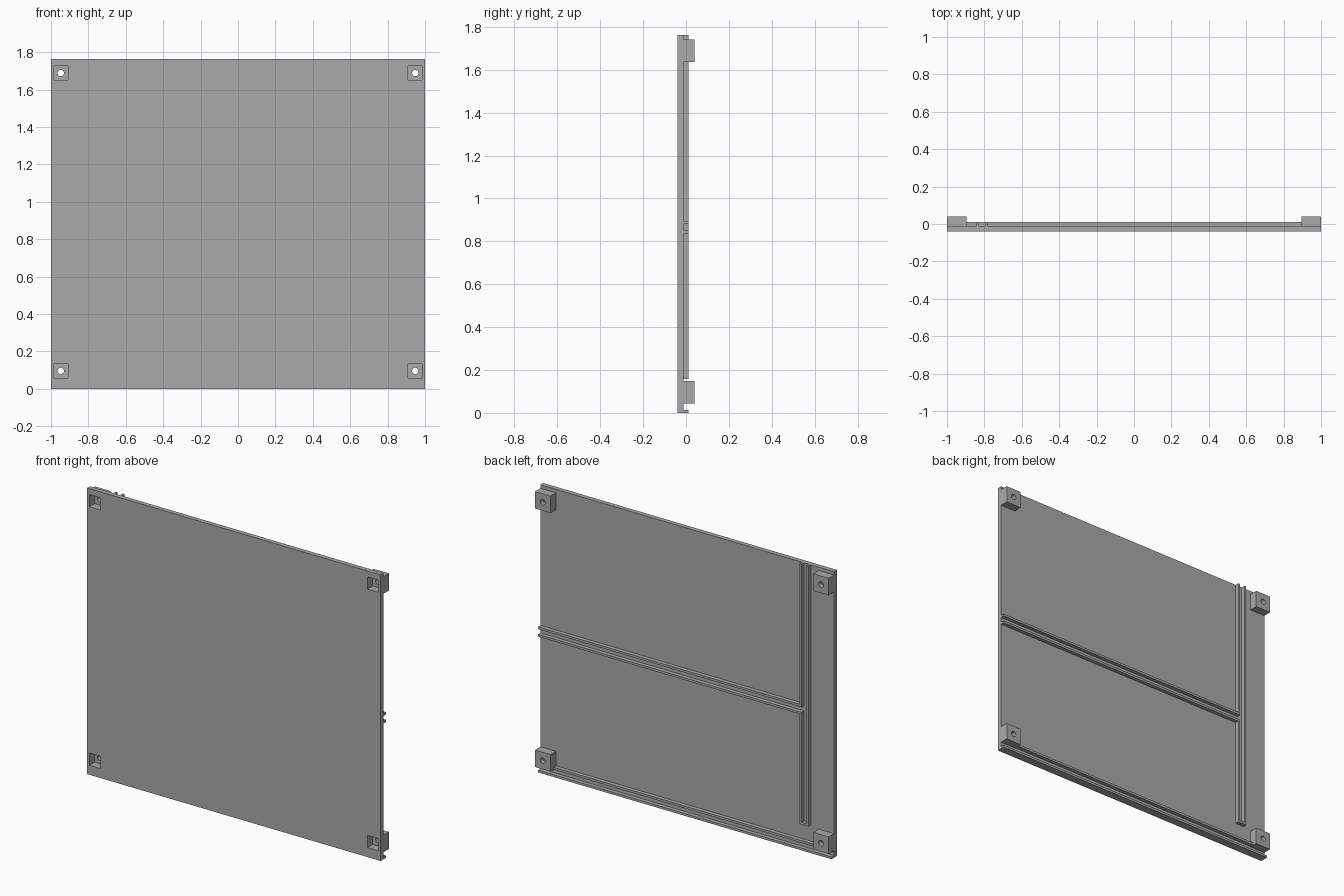
import bpy

default_cube = bpy.data.objects.get("Cube")
if default_cube:
    bpy.data.objects.remove(default_cube, do_unlink=True)

HEIGHT = 1.762
FRONT, FACE, RIB, BACK = -0.04, -0.012, 0.012, 0.04   # depth levels in y
BLOCK, POCKET, HOLE = 0.105, 0.075, 0.017
FLOOR = 0.01                                          # bottom of the screw pockets
STRIP, RAIL = 0.014, 0.06                             # wall and full width of a rail

grey = bpy.data.materials.new("plain grey")
grey.use_nodes = True
grey.diffuse_color = (0.4, 0.4, 0.4, 1)
grey.node_tree.nodes["Principled BSDF"].inputs["Base Color"].default_value = (0.4, 0.4, 0.4, 1)


def box(name, x, y, z):
    """Box from (low, high) pairs."""
    bpy.ops.mesh.primitive_cube_add(size=1, location=[sum(p) / 2 for p in (x, y, z)])
    ob = bpy.context.object
    ob.name = name
    ob.scale = [p[1] - p[0] for p in (x, y, z)]
    bpy.ops.object.transform_apply(location=False, rotation=False, scale=True)
    ob.data.materials.append(grey)
    return ob


def cut(target, cutter):
    mod = target.modifiers.new("cut", 'BOOLEAN')
    mod.operation = 'DIFFERENCE'
    mod.solver = 'EXACT'
    mod.object = cutter
    bpy.context.view_layer.objects.active = target
    bpy.ops.object.modifier_apply(modifier=mod.name)


def around(c, size):
    return (c - size / 2, c + size / 2)


# Main panel
panel = box("panel", (-1, 1), (FRONT, FACE), (0, HEIGHT))

# Corner mounting blocks, each with a square pocket and a round screw hole
for side, cx in (("left", 1 - BLOCK / 2), ("right", BLOCK / 2 - 1)):
    for level, cz in (("lower", 0.096), ("upper", 1.688)):
        block = box(f"{level}_{side}_mounting_block", around(cx, BLOCK), (FACE, BACK), around(cz, BLOCK))
        pocket = box("pocket_cutter", around(cx, POCKET), (FRONT - 0.02, FLOOR), around(cz, POCKET))
        bpy.ops.mesh.primitive_cylinder_add(vertices=24, radius=HOLE, depth=0.3,
                                            location=(cx, 0, cz), rotation=(1.570796, 0, 0))
        hole = bpy.context.object
        cut(panel, pocket)
        cut(block, pocket)
        cut(block, hole)
        for cutter in (pocket, hole):
            bpy.data.objects.remove(cutter, do_unlink=True)

# Upright channel near the right edge, closed at its foot
x0, x1 = -0.842, -0.842 + RAIL
mid0, mid1 = 0.836, 0.836 + RAIL
foot = 0.159
rib = (FACE, RIB)
box("upright_channel_outer_wall", (x0, x0 + STRIP), rib, (foot, HEIGHT))
box("upright_channel_foot", (x0 + STRIP, x1 - STRIP), rib, (foot, foot + STRIP))
# The inner wall is open where the middle channel joins it
box("upright_channel_inner_wall_lower", (x1 - STRIP, x1), rib, (foot, mid0 + STRIP))
box("upright_channel_inner_wall_upper", (x1 - STRIP, x1), rib, (mid1 - STRIP, HEIGHT))

# Middle channel
box("middle_channel_lower_wall", (x1, 1), rib, (mid0, mid0 + STRIP))
box("middle_channel_upper_wall", (x1, 1), rib, (mid1 - STRIP, mid1))

# Bottom channel, its upper wall running between the blocks
box("bottom_channel_lower_wall", (-1, 1), rib, (0, STRIP))
box("bottom_channel_upper_wall", (BLOCK - 1, 1 - BLOCK), rib, (RAIL - STRIP, RAIL))
